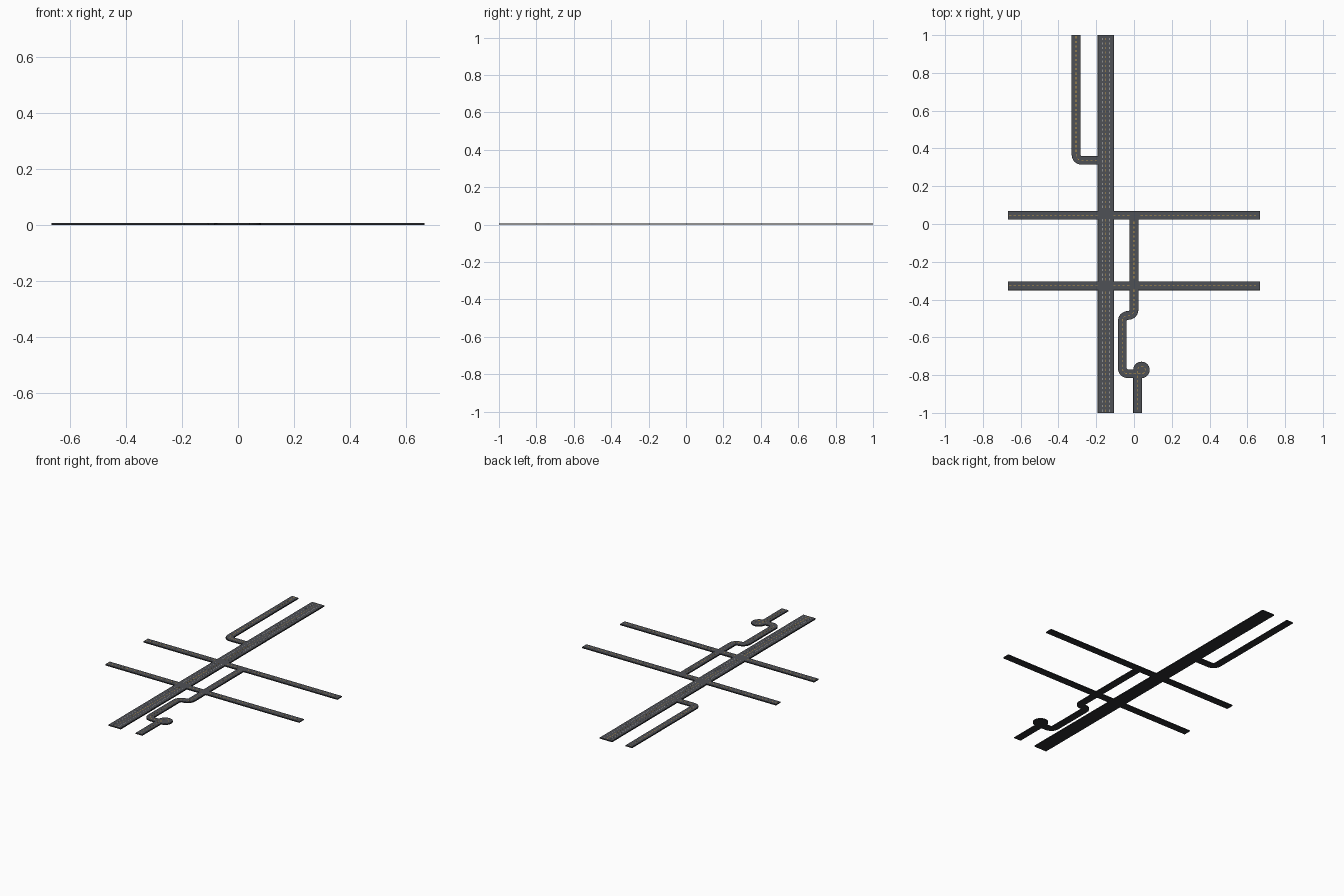
import bpy, bmesh, math
from mathutils import Vector

if "Cube" in bpy.data.objects:
    bpy.data.objects.remove(bpy.data.objects["Cube"])


def material(name, rgb):
    m = bpy.data.materials.new(name)
    m.diffuse_color = (*rgb, 1)
    m.use_nodes = True
    m.node_tree.nodes["Principled BSDF"].inputs["Base Color"].default_value = m.diffuse_color
    return m


ASPHALT = material("asphalt grey", (0.078, 0.082, 0.093))
EDGE = material("dark edge", (0.026, 0.027, 0.031))
YELLOW = material("marking yellow", (0.62, 0.36, 0.06))
WHITE = material("marking white", (0.65, 0.65, 0.62))

BASE_TOP, ROAD_TOP, PAINT_TOP = 0.006, 0.007, 0.0073
NARROW, WIDE, RIM = 0.046, 0.086, 0.003


def finish(name, bm, mat):
    bmesh.ops.recalc_face_normals(bm, faces=bm.faces)
    me = bpy.data.meshes.new(name)
    bm.to_mesh(me)
    bm.free()
    me.materials.append(mat)
    bpy.context.collection.objects.link(bpy.data.objects.new(name, me))


def arc(c, r, a0, a1, n):
    return [Vector((c[0] + r * math.cos(math.radians(a0 + (a1 - a0) * i / n)),
                    c[1] + r * math.sin(math.radians(a0 + (a1 - a0) * i / n)))) for i in range(n + 1)]


def fillet(corners, r=0.03, n=10):
    """Polyline with rounded right-angle corners."""
    p = [Vector(c) for c in corners]
    out = [p[0]]
    for a, b, c in zip(p, p[1:], p[2:]):
        u, v = (a - b).normalized(), (c - b).normalized()
        centre = b + (u + v) * r
        for i in range(n + 1):
            t = math.pi / 2 * i / n
            out.append(centre - v * r * math.cos(t) - u * r * math.sin(t))
    return out + [p[-1]]


def sweep(bm, path, width, z0, z1, offset=0):
    """Rectangular section carried along a flat path."""
    rings = []
    for i, p in enumerate(path):
        t = (path[min(i + 1, len(path) - 1)] - path[max(i - 1, 0)]).normalized()
        side = Vector((-t.y, t.x))
        l, r = p + side * (offset + width / 2), p + side * (offset - width / 2)
        rings.append([bm.verts.new((q.x, q.y, z)) for q, z in ((l, z0), (r, z0), (r, z1), (l, z1))])
    for a, b in zip(rings, rings[1:]):
        for k in range(4):
            bm.faces.new((a[k], a[(k + 1) % 4], b[(k + 1) % 4], b[k]))
    bm.faces.new(rings[0])
    bm.faces.new(rings[-1][::-1])


def at(path, s):
    for a, b in zip(path, path[1:]):
        d = (b - a).length
        if s <= d:
            return a + (b - a) * (s / d)
        s -= d
    return path[-1]


def dashes(name, path, mat, offset=0, dash=0.012, gap=0.012, width=0.0028, skip=()):
    total = sum((b - a).length for a, b in zip(path, path[1:]))
    bm = bmesh.new()
    s = gap / 2
    while s + dash < total:
        pts = [at(path, s + dash * k / 2) for k in range(3)]
        m = pts[1]
        if not any(x0 < m.x < x1 and y0 < m.y < y1 for x0, x1, y0, y1 in skip):
            sweep(bm, pts, width, ROAD_TOP - 0.0003, PAINT_TOP, offset)
        s += dash + gap
    finish(name, bm, mat)


def road(name, path, width):
    bm = bmesh.new()
    sweep(bm, path, width, 0, BASE_TOP)
    finish(name + "_base", bm, EDGE)
    bm = bmesh.new()
    sweep(bm, path, width - 2 * RIM, BASE_TOP - 0.002, ROAD_TOP)
    finish(name + "_surface", bm, ASPHALT)


def disc(name, c, r, z0, z1, mat):
    bm = bmesh.new()
    bm.faces.new([bm.verts.new((p.x, p.y, z0)) for p in arc(c, r, 0, 360, 32)[:-1]])
    top = bmesh.ops.extrude_face_region(bm, geom=bm.faces[:])["geom"]
    bmesh.ops.translate(bm, vec=(0, 0, z1 - z0), verts=[v for v in top if isinstance(v, bmesh.types.BMVert)])
    finish(name, bm, mat)


MX = -0.149
Y1, Y2 = 0.046, -0.328
main_zone = (MX - 0.045, MX + 0.045, -1, 1)
crossings = [(-0.2, -0.1, y - 0.024, y + 0.024) for y in (Y1, Y2)]

# wide main road
main = [Vector((MX, -1)), Vector((MX, 1))]
road("main_road", main, WIDE)
dashes("main_centre_dashes", main, YELLOW, 0, skip=crossings)
for side, off in (("left", 0.02), ("right", -0.02)):
    dashes("main_%s_lane_dashes" % side, main, WHITE, off, width=0.0022, skip=crossings)

# two cross streets
for label, y in (("north", Y1), ("south", Y2)):
    street = [Vector((-0.667, y)), Vector((0.667, y))]
    road(label + "_cross_street", street, NARROW)
    dashes(label + "_cross_dashes", street, YELLOW, skip=[main_zone, (-0.024, 0.024, -1, 1)])

# side street at the upper left
side_street = fillet([(-0.307, 1), (-0.307, 0.337), (-0.17, 0.337)])
road("side_street", side_street, NARROW)
dashes("side_street_dashes", side_street, YELLOW, skip=[main_zone])

# winding street with a tight loop near its end
C, R = (0.0395, -0.7725), 0.0205
winding = fillet([(0, 0.066), (0, -0.484), (-0.062, -0.484), (-0.062, -0.793), (C[0], -0.793)])
tail = [Vector((0.019, C[1])), Vector((0.019, -1))]
road("winding_street", winding, NARROW)
road("winding_tail", tail, NARROW)
disc("loop_base", C, 0.0435, 0, BASE_TOP, EDGE)
disc("loop_surface", C, 0.0435 - RIM, BASE_TOP - 0.002, ROAD_TOP, ASPHALT)
dashes("winding_dashes", winding, YELLOW,
       skip=[(-0.03, 0.03, y - 0.024, y + 0.024) for y in (Y1, Y2)])
dashes("loop_dashes", arc(C, R, -90, 180, 24), YELLOW)
dashes("tail_dashes", tail, YELLOW)
